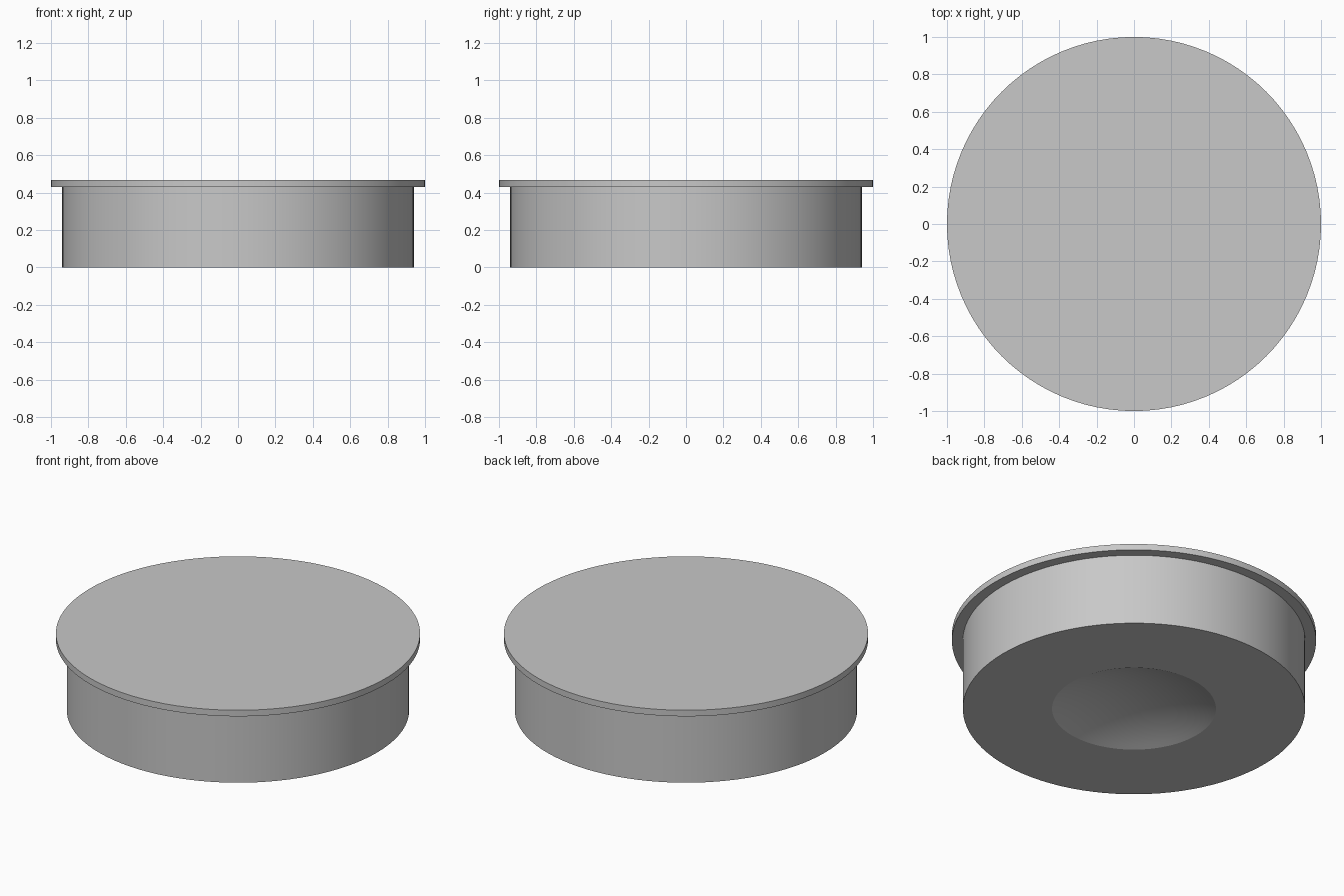
import bpy, bmesh, math

if "Cube" in bpy.data.objects:
    bpy.data.objects.remove(bpy.data.objects["Cube"])

SEGMENTS = 96

grey = bpy.data.materials.new("plain grey")
grey.diffuse_color = (0.58, 0.58, 0.58, 1)
grey.use_nodes = True
grey.node_tree.nodes["Principled BSDF"].inputs["Base Color"].default_value = grey.diffuse_color


def lathe(name, profile):
    """Spin an (r, z) profile about the z axis into a closed solid."""
    bm = bmesh.new()
    verts = [bm.verts.new((r, 0, z)) for r, z in profile]
    edges = [bm.edges.new(pair) for pair in zip(verts, verts[1:])]
    bmesh.ops.spin(bm, geom=verts + edges, cent=(0, 0, 0), axis=(0, 0, 1),
                   angle=math.tau, steps=SEGMENTS, use_duplicate=False)
    bmesh.ops.remove_doubles(bm, verts=bm.verts, dist=1e-5)
    bmesh.ops.recalc_face_normals(bm, faces=bm.faces)
    mesh = bpy.data.meshes.new(name)
    bm.to_mesh(mesh)
    bm.free()
    mesh.materials.append(grey)
    obj = bpy.data.objects.new(name, mesh)
    bpy.context.collection.objects.link(obj)
    bpy.ops.object.select_all(action='DESELECT')
    obj.select_set(True)
    bpy.context.view_layer.objects.active = obj
    bpy.ops.object.shade_smooth_by_angle(angle=math.radians(15))
    return obj


# Shallow spherical hollow in the underside
rim, depth = 0.45, 0.09
radius = (rim ** 2 + depth ** 2) / (2 * depth)
sweep = math.asin(rim / radius)
hollow = [(radius * math.sin(sweep * i / 12),
           depth - radius * (1 - math.cos(sweep * i / 12))) for i in range(13)]

# Plug body and overhanging cap, as one turned solid
lathe("plug_with_flange", hollow + [(0.94, 0), (0.94, 0.43), (1, 0.43),
                                    (1, 0.467), (0, 0.467)])
